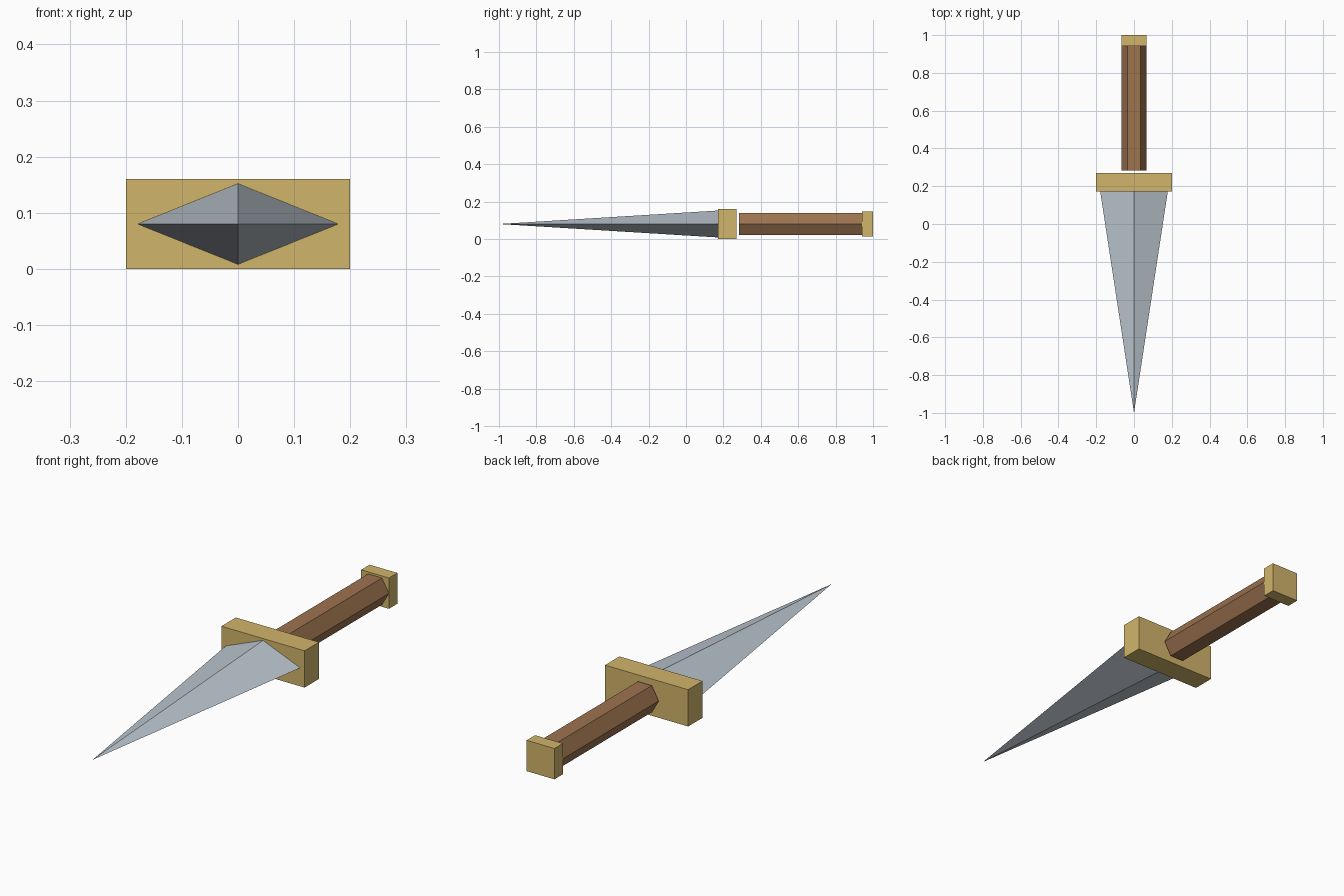
import bpy, math
from mathutils import Matrix

if "Cube" in bpy.data.objects:
    bpy.data.objects.remove(bpy.data.objects["Cube"])

CZ = 0.08  # height of the dagger's long axis


def material(name, rgb):
    m = bpy.data.materials.new(name)
    lin = [(c / 255 / 12.92) if c < 10 else ((c / 255 + 0.055) / 1.055) ** 2.4 for c in rgb]
    m.diffuse_color = (*lin, 1)
    m.use_nodes = True
    m.node_tree.nodes["Principled BSDF"].inputs["Base Color"].default_value = m.diffuse_color
    return m


steel = material("steel", (188, 198, 207))
gold = material("gold", (209, 181, 107))
wood = material("brown wood", (157, 115, 79))


def finish(name, mat):
    o = bpy.context.object
    o.name = name
    o.data.materials.append(mat)
    return o


def box(name, mat, hx, y0, y1, hz):
    bpy.ops.mesh.primitive_cube_add(size=1)
    o = finish(name, mat)
    o.data.transform(Matrix.Translation((0, (y0 + y1) / 2, CZ))
                     @ Matrix.Diagonal((2 * hx, y1 - y0, 2 * hz, 1)))


def spike(name, mat, sides, y_base, y_end, hx, hz, r_end, spin=0):
    # cone or prism along y, from y_base to y_end
    bpy.ops.mesh.primitive_cone_add(vertices=sides, radius1=1, radius2=r_end, depth=1)
    o = finish(name, mat)
    s = 1 if y_end < y_base else -1
    o.data.transform(Matrix.Translation((0, (y_base + y_end) / 2, CZ))
                     @ Matrix.Diagonal((hx, abs(y_end - y_base), hz, 1))
                     @ Matrix.Rotation(s * math.pi / 2, 4, 'X')
                     @ Matrix.Rotation(spin, 4, 'Z'))


# four-sided blade, cross guard, hexagonal grip (small gap behind guard), pommel
spike("blade", steel, 4, 0.173, -1.0, 0.179, 0.072, 0)
box("cross_guard", gold, 0.2, 0.172, 0.271, 0.08)
spike("grip", wood, 6, 0.283, 0.945, 0.067, 0.067, 1, math.pi / 6)
box("pommel", gold, 0.067, 0.942, 1.0, 0.067)
